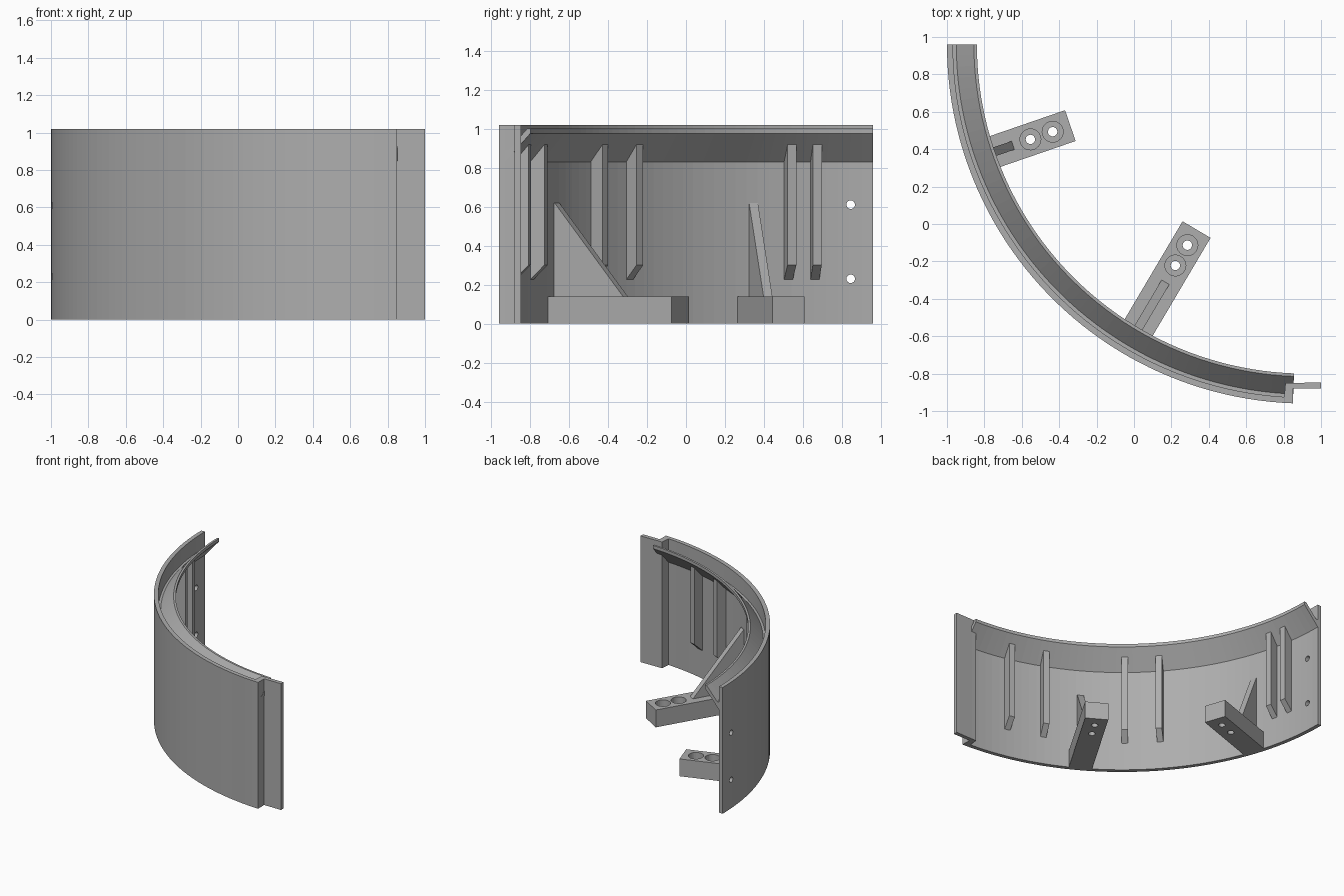
import bpy, bmesh, math
from mathutils import Matrix, Vector

if "Cube" in bpy.data.objects:
    bpy.data.objects.remove(bpy.data.objects["Cube"], do_unlink=True)

grey = bpy.data.materials.new("plain grey")
grey.use_nodes = True
grey.diffuse_color = (0.42, 0.42, 0.42, 1)
grey.node_tree.nodes["Principled BSDF"].inputs["Base Color"].default_value = grey.diffuse_color

CENTRE = Vector((0.92, 0.96, 0))      # axis of the curved wall
R_OUT, R_IN, HEIGHT = 1.92, 1.888, 1.02


def radial(angle):
    """Frame on the wall axis: x runs outwards to the wall, y along it, z up."""
    return Matrix.Translation(CENTRE) @ Matrix.Rotation(math.pi + math.radians(angle), 4, 'Z')


def finish(name, bm, matrix=Matrix()):
    bmesh.ops.recalc_face_normals(bm, faces=bm.faces)
    bm.transform(matrix)
    mesh = bpy.data.meshes.new(name)
    bm.to_mesh(mesh)
    bm.free()
    mesh.materials.append(grey)
    ob = bpy.data.objects.new(name, mesh)
    bpy.context.collection.objects.link(ob)
    return ob


def slab(name, profile, width, matrix):
    """Radius/height profile thickened evenly along the wall."""
    bm = bmesh.new()
    face = bm.faces.new([bm.verts.new((r, -width / 2, z)) for r, z in profile])
    new = bmesh.ops.extrude_face_region(bm, geom=[face])["geom"]
    bmesh.ops.translate(bm, vec=(0, width, 0), verts=[v for v in new if isinstance(v, bmesh.types.BMVert)])
    return finish(name, bm, matrix)


def cylinder(radius, depth, matrix):
    bm = bmesh.new()
    bmesh.ops.create_cone(bm, cap_ends=True, segments=24, radius1=radius, radius2=radius, depth=depth)
    ob = finish("hole_cutter", bm, matrix)
    ob.hide_render = True
    return ob


def cut(ob, cutters):
    bpy.context.view_layer.objects.active = ob
    for cutter in cutters:
        mod = ob.modifiers.new("hole", 'BOOLEAN')
        mod.operation, mod.solver, mod.object = 'DIFFERENCE', 'EXACT', cutter
        bpy.ops.object.modifier_apply(modifier=mod.name)
        bpy.data.objects.remove(cutter, do_unlink=True)


# Curved wall with the sloping gutter and lip along its inner top edge
section = [(R_OUT, 0), (R_OUT, HEIGHT), (R_IN, HEIGHT), (R_IN, 0.893), (1.87, 0.893),
           (1.776, 1.0), (1.76, 1.0), (1.76, 0.975), (R_IN, 0.83), (R_IN, 0)]
bm = bmesh.new()
start = bm.faces.new([bm.verts.new((r, 0, z)) for r, z in section])
bmesh.ops.spin(bm, geom=[start] + start.edges[:] + start.verts[:], cent=(0, 0, 0), axis=(0, 0, 1),
               angle=math.radians(87.9), steps=48, use_duplicate=False)
# Close the starting end if the sweep left it open
bmesh.ops.holes_fill(bm, edges=[e for e in bm.edges if e.is_boundary], sides=0)
wall = finish("curved_wall", bm, radial(0))

# Two screw holes near the plain end
cut(wall, [cylinder(0.022, 0.3, Matrix.Translation((-0.98, 0.845, z)) @ Matrix.Rotation(math.pi / 2, 4, 'Y'))
           for z in (0.23, 0.61)])

# Stepped joining tab at the other end
outline = [(0.8, -0.955), (0.85, -0.957), (0.85, -0.88), (1, -0.88),
           (1, -0.847), (0.85, -0.85), (0.81, -0.85)]
bm = bmesh.new()
base = bm.faces.new([bm.verts.new((x, y, 0)) for x, y in outline])
top = bmesh.ops.extrude_face_region(bm, geom=[base])["geom"]
bmesh.ops.translate(bm, vec=(0, 0, HEIGHT), verts=[v for v in top if isinstance(v, bmesh.types.BMVert)])
finish("joining_tab", bm)

# Upright ribs under the gutter
rib = [(1.9, 0.215), (1.81, 0.3), (1.81, 0.92), (1.9, 0.86)]
for i, angle in enumerate((9.1, 13.3, 41.4, 49.4, 68, 76.7)):
    slab(f"rib_{i + 1}", rib, 0.046, radial(angle))

# Mounting arms: angle, inner radius, gusset reach, hole radii
arms = [("short", 19, 1.333, 1.657, (1.433, 1.559)),
        ("long", 59.4, 1.15, 1.477, (1.247, 1.373))]
ARM_TOP = 0.14
for name, angle, tip, reach, holes in arms:
    frame = radial(angle)
    arm = slab(name + "_arm", [(tip, 0), (1.9, 0), (1.9, ARM_TOP), (tip, ARM_TOP)], 0.174, frame)
    for r in holes:
        cut(arm, [cylinder(0.056, 0.14, frame @ Matrix.Translation((r, 0, ARM_TOP))),
                  cylinder(0.025, 0.5, frame @ Matrix.Translation((r, 0, 0)))])
    slab(name + "_arm_gusset", [(reach, ARM_TOP - 0.01), (reach, ARM_TOP), (1.885, 0.62),
                                (1.9, 0.62), (1.9, ARM_TOP - 0.01)], 0.048, frame)
